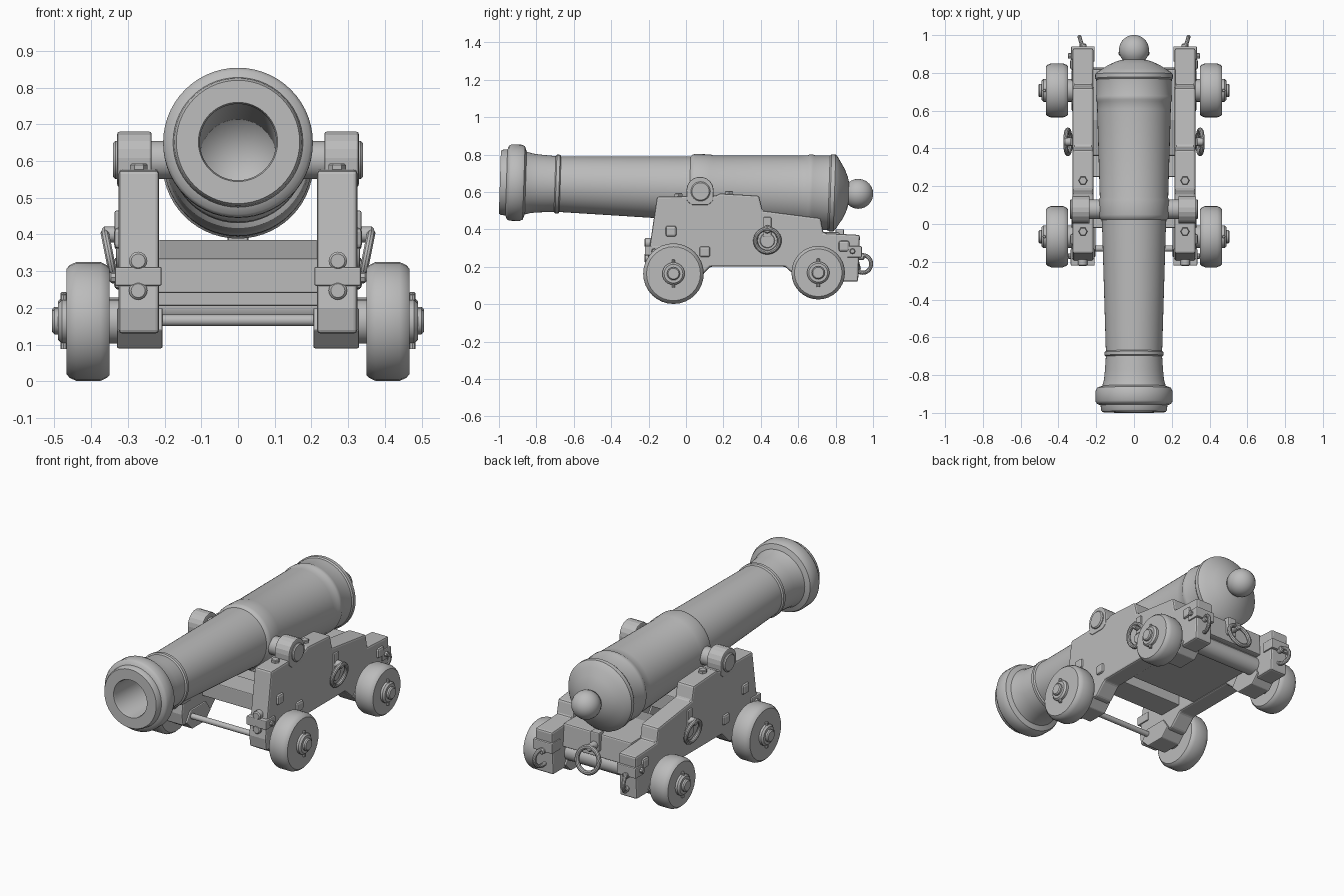
import bpy, bmesh, math
from mathutils import Vector, Matrix

if "Cube" in bpy.data.objects:
    bpy.data.objects.remove(bpy.data.objects["Cube"])

grey = bpy.data.materials.new("plain_grey")
grey.use_nodes = True
grey.diffuse_color = (0.5, 0.5, 0.5, 1)
grey.node_tree.nodes["Principled BSDF"].inputs["Base Color"].default_value = (0.5, 0.5, 0.5, 1)


def finish(name, bm, bevel=0.0, smooth=False):
    bmesh.ops.recalc_face_normals(bm, faces=bm.faces)
    me = bpy.data.meshes.new(name)
    bm.to_mesh(me)
    bm.free()
    me.materials.append(grey)
    ob = bpy.data.objects.new(name, me)
    bpy.context.collection.objects.link(ob)
    if bevel:
        mod = ob.modifiers.new("bevel", 'BEVEL')
        mod.width = bevel
        mod.segments = 2
    if smooth:
        bpy.ops.object.select_all(action='DESELECT')
        ob.select_set(True)
        bpy.context.view_layer.objects.active = ob
        bpy.ops.object.shade_smooth_by_angle(angle=math.radians(35))
    return ob


def lathe(name, origin, direction, profile, steps=40):
    """Spin (distance, radius) points around an axis."""
    bm = bmesh.new()
    vs = [bm.verts.new((r, 0, t)) for t, r in profile]
    es = [bm.edges.new(p) for p in zip(vs, vs[1:])]
    bmesh.ops.spin(bm, geom=vs + es, cent=(0, 0, 0), axis=(0, 0, 1),
                   angle=math.tau, steps=steps, use_merge=True)
    bmesh.ops.remove_doubles(bm, verts=bm.verts, dist=1e-5)
    turn = Vector(direction).to_track_quat('Z', 'Y').to_matrix().to_4x4()
    bm.transform(Matrix.Translation(origin) @ turn)
    return finish(name, bm, smooth=True)


def rod(name, origin, direction, length, r, steps=20, edge=0.006):
    return lathe(name, origin, direction,
                 [(0, 0), (0, r), (length - edge, r), (length, r - edge), (length, 0)], steps)


def box(name, x, y, z, bevel=0.008):
    bm = bmesh.new()
    bmesh.ops.create_cube(bm, size=1)
    for v in bm.verts:
        v.co = [(a + b) / 2 + c * (b - a) for (a, b), c in zip((x, y, z), v.co)]
    return finish(name, bm, bevel)


def slab(name, x0, x1, outline, bevel=0.0):
    """Extrude a (y, z) outline along x."""
    bm = bmesh.new()
    f = bm.faces.new([bm.verts.new((x0, y, z)) for y, z in outline])
    out = bmesh.ops.extrude_face_region(bm, geom=[f])["geom"]
    bmesh.ops.translate(bm, vec=(x1 - x0, 0, 0),
                        verts=[v for v in out if isinstance(v, bmesh.types.BMVert)])
    return finish(name, bm, bevel)


def ring(name, centre, normal, radius, thick):
    loop = [(thick * math.sin(a * math.tau / 10), radius + thick * math.cos(a * math.tau / 10))
            for a in range(11)]
    return lathe(name, centre, normal, loop, 28)


# Barrel, with a deep bore, reinforcing rings and a breech knob
ball = [(1.917 + 0.08 * math.sin(a), 0.08 * math.cos(a))
        for a in (math.radians(d) for d in range(-45, 91, 15))]
lathe("barrel", (0, -0.995, 0.652), (0, 1, -0.0325), [
    (1.4, 0), (1.3, 0.104), (0.012, 0.104), (0, 0.108), (0, 0.168), (0.01, 0.174),
    (0.035, 0.177), (0.043, 0.196), (0.055, 0.204), (0.11, 0.204), (0.128, 0.196),
    (0.138, 0.168), (0.17, 0.159), (0.22, 0.154), (0.294, 0.149), (0.3, 0.157),
    (0.317, 0.157), (0.323, 0.149), (0.95, 0.168), (1.015, 0.171), (1.025, 0.181),
    (1.04, 0.185), (1.12, 0.185), (1.135, 0.181), (1.6, 0.195), (1.64, 0.196),
    (1.65, 0.202), (1.67, 0.202), (1.68, 0.198), (1.76, 0.2), (1.768, 0.206),
    (1.79, 0.205), (1.8, 0.196), (1.815, 0.172), (1.84, 0.132), (1.858, 0.09),
    (1.865, 0.062)] + ball, 56)

cheek = [(-0.155, 0.575), (0.16, 0.58), (0.18, 0.592), (0.39, 0.58), (0.41, 0.5),
         (0.72, 0.46), (0.735, 0.38), (0.93, 0.37), (0.92, 0.12), (0.62, 0.12),
         (0.53, 0.2), (0.13, 0.2), (0.06, 0.13), (-0.2, 0.13), (-0.21, 0.2)]
cap = [(0.005, 0.55), (0.03, 0.53), (0.12, 0.53), (0.145, 0.55)] + [
    (0.075 + 0.073 * math.cos(a), 0.608 + 0.073 * math.sin(a))
    for a in (math.radians(d) for d in range(0, 181, 20))]
wheels = (("front", -0.067, 0.163, 0.162), ("rear", 0.707, 0.168, 0.143))

for s, side in ((1, "left"), (-1, "right")):
    def across(a, b):
        return tuple(sorted((s * a, s * b)))

    # Carriage cheek, trunnion, its cap and bolts on top
    slab(side + "_cheek", s * 0.215, s * 0.325, cheek, 0.01)
    rod(side + "_trunnion", (s * 0.15, 0.078, 0.603), (s, 0, 0), 0.19, 0.052, 32)
    slab(side + "_trunnion_cap", s * 0.235, s * 0.329, cap, 0.006)
    for y, z in ((-0.04, 0.573), (0.23, 0.585)):
        rod(side + "_top_bolt", (s * 0.27, y, z), (0, 0, 1), 0.02, 0.024, 6, 0.004)

    # Wheels, axle ends and linch pins
    for end, y, z, r in wheels:
        lathe(f"{end}_{side}_wheel", (s * 0.35, y, z), (s, 0, 0), [
            (0, 0), (0, r * 0.9), (0.008, r * 0.95), (0.025, r), (0.09, r),
            (0.108, r * 0.95), (0.117, r * 0.89), (0.117, 0)], 32)
        rod(f"{end}_{side}_axle", (s * 0.3, y, z), (s, 0, 0), 0.19, 0.06, 24, 0.01)
        rod(f"{end}_{side}_axle_tip", (s * 0.48, y, z), (s, 0, 0), 0.026, 0.035, 16)
        rod(f"{end}_{side}_linch_pin", (s * 0.475, y, z - 0.075), (0, 0, 1), 0.15, 0.009, 8, 0.003)
        slab(f"{end}_{side}_axle_block", s * 0.205, s * 0.33,
             [(y - 0.06, 0.09), (y + 0.06, 0.09), (y + 0.11, 0.14), (y + 0.07, 0.2),
              (y - 0.07, 0.2), (y - 0.11, 0.14)], 0.005)

    # Raised square side plates
    for y, z in ((-0.08, 0.39), (0.1, 0.28), (0.845, 0.31)):
        box(side + "_side_plate", across(0.31, 0.338), (y - 0.029, y + 0.029),
            (z - 0.029, z + 0.029), 0.012)

    # Metal straps around the cheek ends
    box(side + "_front_strap", across(0.208, 0.335), (-0.22, -0.13), (0.26, 0.312), 0.005)
    box(side + "_rear_strap", across(0.208, 0.333), (0.86, 0.94), (0.25, 0.31), 0.005)
    for z in (0.247, 0.328):
        rod(side + "_front_stud", (s * 0.272, -0.18, z), (0, -1, 0), 0.042, 0.025, 16)
    for y in (-0.17, 0.89):
        rod(side + "_strap_bolt", (s * 0.33, y, 0.283), (s, 0, 0), 0.02, 0.015, 8, 0.004)

    # Hanging rings on the cheek side and rear end
    box(side + "_ring_strap", across(0.32, 0.336), (0.414, 0.456), (0.36, 0.465), 0.005)
    rod(side + "_ring_eye", (s * 0.32, 0.435, 0.4), (s, 0, 0), 0.05, 0.022, 12)
    rod(side + "_ring_washer", (s * 0.32, 0.435, 0.34), (s, 0, 0), 0.012, 0.04, 20, 0.003)
    ring(side + "_side_ring", (s * 0.35, 0.435, 0.34), (s, 0, -0.2), 0.064, 0.012)
    rod(side + "_rear_eye", (s * 0.27, 0.92, 0.255), (0, 1, 0), 0.035, 0.018, 12)
    ring(side + "_rear_ring", (s * 0.275, 0.945, 0.215), (1, s * -0.3, 0), 0.047, 0.011)

# Timbers between the cheeks
box("front_transom", (-0.22, 0.22), (-0.02, 0.13), (0.24, 0.335), 0.005)
box("stool_bed", (-0.22, 0.22), (0.25, 0.8), (0.205, 0.25), 0.005)
slab("breech_support", -0.22, 0.22,
     [(0.36, 0.25), (0.36, 0.33), (0.55, 0.385), (0.82, 0.385), (0.83, 0.25)], 0.008)
rod("front_tie_rod", (-0.23, -0.13, 0.166), (1, 0, 0), 0.46, 0.016, 16)
rod("rear_axle_beam", (-0.23, 0.765, 0.205), (1, 0, 0), 0.46, 0.052, 24)

# Tow ring at the rear
box("tow_bracket", (-0.028, 0.028), (0.8, 0.845), (0.29, 0.4), 0.006)
rod("tow_eye", (0, 0.83, 0.325), (0, 1, 0), 0.07, 0.022, 12)
ring("tow_ring", (0, 0.905, 0.26), (0, 1, 0.25), 0.07, 0.013)
